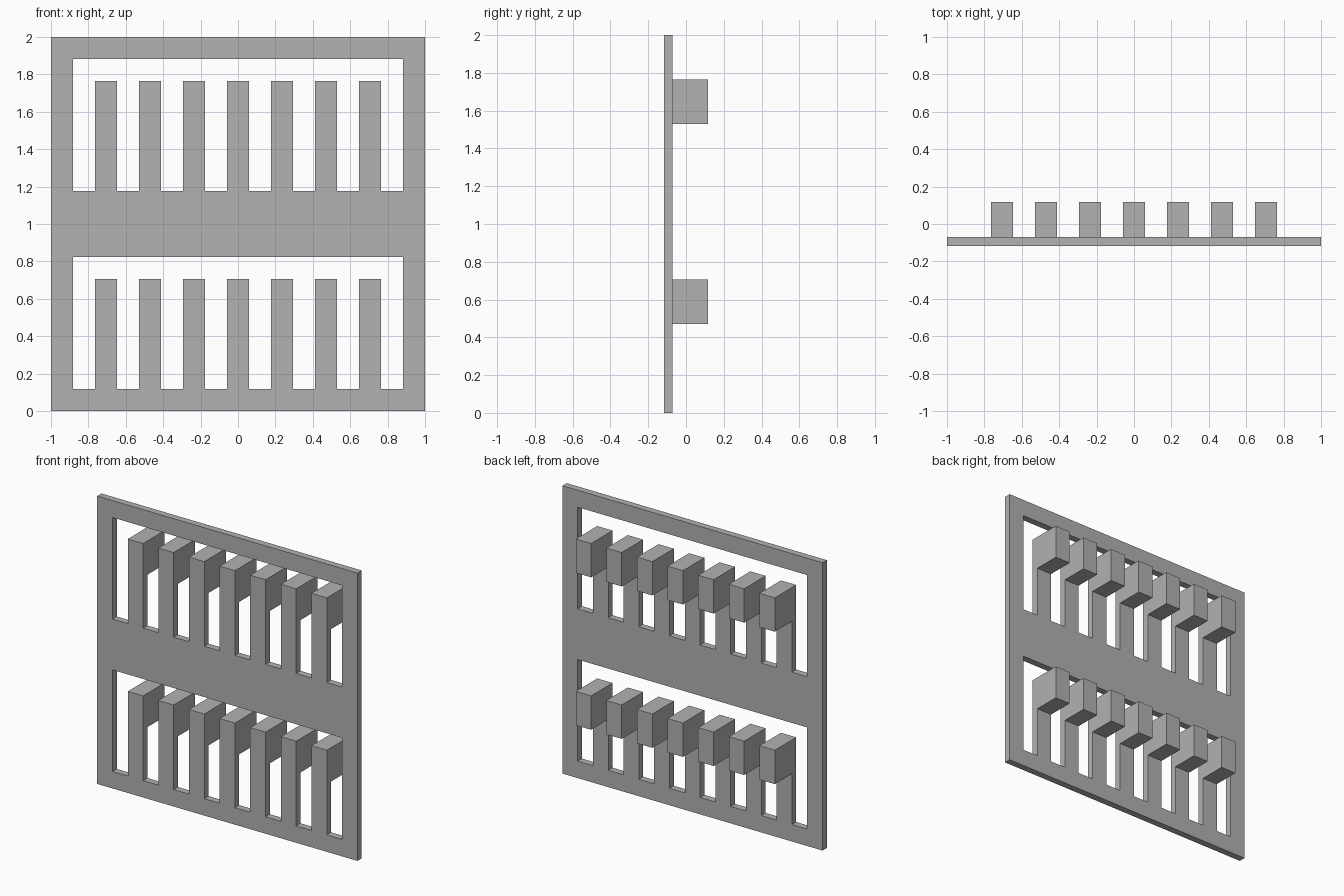
import bpy
import bmesh
from mathutils import Vector

cube = bpy.data.objects.get("Cube")
if cube:
    bpy.data.objects.remove(cube, do_unlink=True)

N = 17                      # panel is a 17 x 17 module square
U = 2 / N                   # module size
FRONT, BACK, REAR = -U, -0.6 * U, U
TOOTH_COLUMNS = range(2, 15, 2)
TEETH = ((1, 6), (10, 15))  # bottom and top module of each row of teeth

grey = bpy.data.materials.new("plain grey")
grey.use_nodes = True
colour = (0.445, 0.445, 0.445, 1)
grey.diffuse_color = colour
grey.node_tree.nodes["Principled BSDF"].inputs["Base Color"].default_value = colour


def add_object(name, bm):
    bmesh.ops.recalc_face_normals(bm, faces=bm.faces[:])
    mesh = bpy.data.meshes.new(name)
    bm.to_mesh(mesh)
    bm.free()
    mesh.materials.append(grey)
    obj = bpy.data.objects.new(name, mesh)
    bpy.context.collection.objects.link(obj)
    return obj


def is_solid(col, row):
    """Frame, middle band and upright teeth are solid; the rest is open."""
    if col in (0, N - 1) or row in (0, N - 1) or 7 <= row < 10:
        return True
    return col in TOOTH_COLUMNS and any(low <= row < high for low, high in TEETH)


# Panel: one pierced sheet with the teeth growing out of its rails
bm = bmesh.new()
bmesh.ops.create_grid(bm, x_segments=N, y_segments=N, size=1)
holes = []
for face in bm.faces:
    centre = face.calc_center_median()
    if not is_solid(int((centre.x + 1) / U), int((centre.y + 1) / U)):
        holes.append(face)
bmesh.ops.delete(bm, geom=holes, context='FACES')
for v in bm.verts:
    v.co = Vector((v.co.x, FRONT, v.co.y + 1))
sheet = bmesh.ops.extrude_face_region(bm, geom=bm.faces[:])
for item in sheet["geom"]:
    if isinstance(item, bmesh.types.BMVert):
        item.co.y = BACK
add_object("pierced_panel", bm)

# Blocks standing out behind the top two modules of every tooth
for row_name, (low, high) in zip(("lower", "upper"), TEETH):
    for number, col in enumerate(TOOTH_COLUMNS, 1):
        bm = bmesh.new()
        bmesh.ops.create_cube(bm, size=1)
        bmesh.ops.scale(bm, vec=(U, REAR - BACK, 2 * U), verts=bm.verts)
        bmesh.ops.translate(
            bm, verts=bm.verts,
            vec=((col + 0.5) * U - 1, (BACK + REAR) / 2, (high - 1) * U))
        add_object(f"{row_name}_block_{number}", bm)
